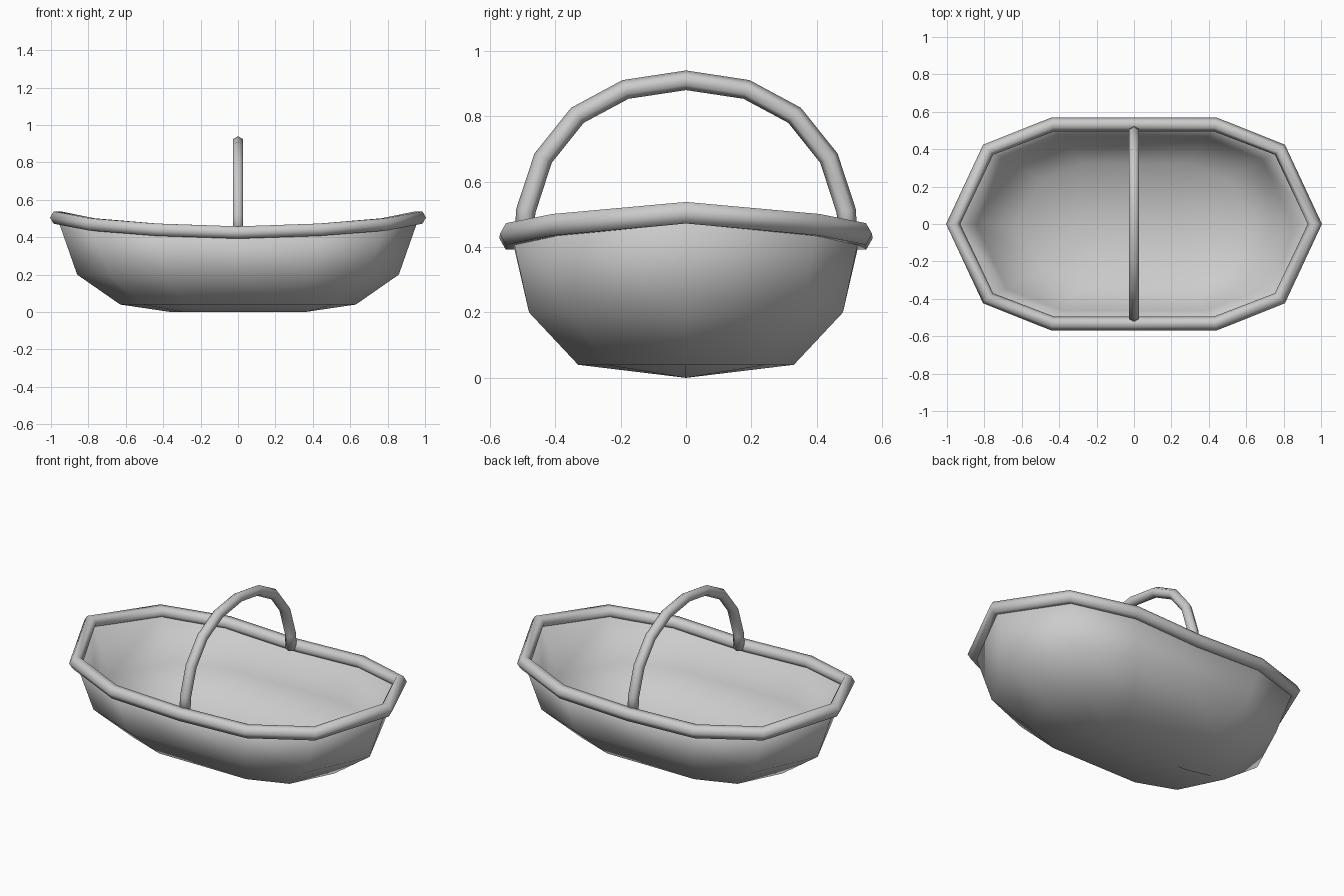
import bpy, bmesh, math
from mathutils import Vector

cube = bpy.data.objects.get("Cube")
if cube:
    bpy.data.objects.remove(cube)

grey = bpy.data.materials.new("plain grey")
grey.use_nodes = True
COLOR = (0.6, 0.6, 0.6, 1)
grey.diffuse_color = COLOR
grey.node_tree.nodes["Principled BSDF"].inputs["Base Color"].default_value = COLOR


def finish(bm, name):
    bmesh.ops.remove_doubles(bm, verts=bm.verts, dist=0.001)
    bmesh.ops.recalc_face_normals(bm, faces=bm.faces)
    mesh = bpy.data.meshes.new(name)
    bm.to_mesh(mesh)
    bm.free()
    mesh.materials.append(grey)
    mesh.shade_smooth()
    obj = bpy.data.objects.new(name, mesh)
    bpy.context.collection.objects.link(obj)
    return obj


def bridge(bm, rows, closed):
    """Join rows of vertices; each row is a closed loop."""
    pairs = list(zip(rows, rows[1:] + rows[:1]))
    for a, b in pairs if closed else pairs[:-1]:
        n = len(a)
        for i in range(n):
            j = (i + 1) % n
            bm.faces.new((a[i], a[j], b[j], b[i]))


def tube(name, path, side, radius, closed):
    """Six-sided tube; side is the fixed axis across the path."""
    bm = bmesh.new()
    rows = []
    n = len(path)
    for i, p in enumerate(path):
        before = path[i - 1] if closed or i else p
        after = path[(i + 1) % n] if closed or i < n - 1 else p
        out = (after - before).cross(side).normalized()
        rows.append([bm.verts.new(p + radius * (math.cos(k * math.pi / 3) * out
                                                + math.sin(k * math.pi / 3) * side))
                     for k in range(6)])
    bridge(bm, rows, closed)
    if not closed:
        bm.faces.new(rows[0])
        bm.faces.new(rows[-1])
    return finish(bm, name)


def oval(quarter):
    """Mirror a quarter outline (end to middle) into a full loop."""
    half = quarter + [(-x, y, z) for x, y, z in quarter[-2::-1]]
    return [Vector(p) for p in half + [(-x, -y, z) for x, y, z in half[1:-1]]]


# Rim: a raised lip that dips at the middle
rim_quarter = [(0.967, 0, 0.505), (0.78, 0.397, 0.468), (0.435, 0.532, 0.44), (0, 0.532, 0.425)]
rim_path = oval(rim_quarter)
tube("rim", rim_path, Vector((0, 0, 1)), 0.038, True)

# Bowl: rings narrowing to a straight keel line
bm = bmesh.new()
rings = [rim_path]
for sx, sy, z in [(0.86, 0.48, 0.2), (0.63, 0.33, 0.04), (0.36, 0, 0)]:
    rings.append(oval([(x / 0.967 * sx, y / 0.532 * sy, z) for x, y, _ in rim_quarter]))
rows = [[bm.verts.new(p) for p in ring] for ring in rings]
bridge(bm, rows, False)
# Collapse the keel pairs before shading
bmesh.ops.remove_doubles(bm, verts=bm.verts, dist=0.001)
bmesh.ops.dissolve_degenerate(bm, edges=bm.edges, dist=0.0005)
bowl = finish(bm, "bowl")
if sum(f.normal.z * f.area for f in bowl.data.polygons) > 0:
    bowl.data.flip_normals()
shell = bowl.modifiers.new("wall thickness", "SOLIDIFY")
shell.thickness = 0.02
shell.offset = -1

# Handle: an arch across the middle
arch = [(0.495, 0.42), (0.49, 0.51), (0.437, 0.672), (0.332, 0.803), (0.185, 0.882)]
handle_path = [Vector((0, y, z)) for y, z in arch] + [Vector((0, 0, 0.91))]
handle_path += [Vector((0, -y, z)) for y, z in reversed(arch)]
tube("handle", handle_path, Vector((1, 0, 0)), 0.03, False)
